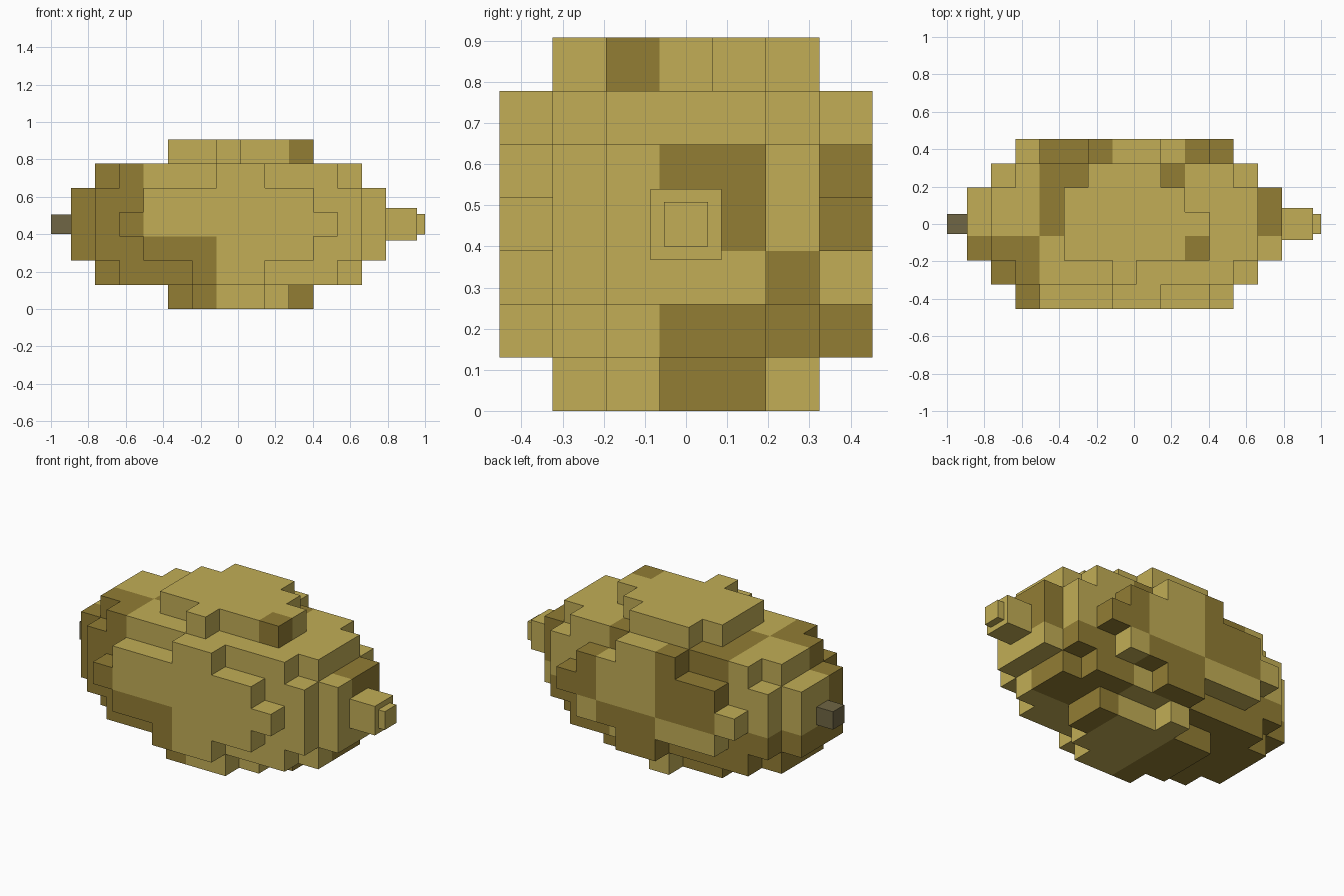
import bpy, bmesh
from mathutils import Vector

if "Cube" in bpy.data.objects:
    bpy.data.objects.remove(bpy.data.objects["Cube"])

C = 0.1296                                   # size of one block
ORIGIN = Vector((-0.893, -3.5 * C, 0))


def material(name, rgb):
    m = bpy.data.materials.new(name)
    m.diffuse_color = (*rgb, 1)
    m.use_nodes = True
    m.node_tree.nodes["Principled BSDF"].inputs["Base Color"].default_value = m.diffuse_color
    return m


YELLOW = material("lemon yellow", (0.539, 0.423, 0.093))
OCHRE = material("dark ochre", (0.287, 0.205, 0.034))
BROWN = material("stem grey brown", (0.162, 0.133, 0.058))

# First and last block along x for every row (front to back), middle layer upward
LAYERS = {
    3: [(2, 10), (1, 11), (0, 12), (0, 12), (0, 12), (1, 11), (2, 10)],
    4: [(3, 9), (1, 11), (0, 12), (0, 12), (0, 12), (1, 11), (3, 9)],
    5: [(6, 7), (2, 10), (1, 11), (1, 11), (1, 11), (2, 10), (5, 7)],
    6: [None, (6, 6), (4, 9), (4, 9), (4, 8), (5, 7), None],
}
# The lower half is the upper half turned half a turn about x
for k in (4, 5, 6):
    LAYERS[6 - k] = LAYERS[k][::-1]

cells = {(i, j, k) for k, rows in LAYERS.items()
         for j, run in enumerate(rows) if run
         for i in range(run[0], run[1] + 1)}

# Peel patches: groups of 3 x 3 x 3 blocks that are dark
DARK = {(0, 0, 0), (0, 1, 0), (1, 0, 0), (1, 1, 0), (3, 1, 0), (2, 2, 0),
        (0, 0, 1), (1, 1, 1), (2, 1, 1), (4, 1, 1), (1, 2, 1), (3, 2, 1),
        (3, 0, 2)}


def link(name, bm, mats):
    me = bpy.data.meshes.new(name)
    bm.to_mesh(me)
    bm.free()
    for m in mats:
        me.materials.append(m)
    ob = bpy.data.objects.new(name, me)
    bpy.context.collection.objects.link(ob)
    return ob


# Fruit body: only the outer faces of the blocks
bm = bmesh.new()
corners = {}


def corner(p):
    if p not in corners:
        corners[p] = bm.verts.new(ORIGIN + Vector(p) * C)
    return corners[p]


for cell in sorted(cells):
    dark = tuple(n // 3 for n in cell) in DARK
    for axis in range(3):
        for side in (0, 1):
            near = list(cell)
            near[axis] += 2 * side - 1
            if tuple(near) in cells:
                continue
            u, v = (axis + 1) % 3, (axis + 2) % 3
            quad = []
            for du, dv in ((0, 0), (1, 0), (1, 1), (0, 1)):
                p = list(cell)
                p[axis] += side
                p[u] += du
                p[v] += dv
                quad.append(corner(tuple(p)))
            face = bm.faces.new(quad if side else quad[::-1])
            face.material_index = int(dark)
link("fruit_body", bm, [YELLOW, OCHRE])


# Stem and nipple: boxes on the long axis
def box(name, x0, x1, half, mat):
    bm = bmesh.new()
    bmesh.ops.create_cube(bm, size=1)
    for v in bm.verts:
        v.co = ((x0 + x1) / 2 + v.co.x * (x1 - x0),
                v.co.y * 2 * half, 3.5 * C + v.co.z * 2 * half)
    return link(name, bm, [mat])


box("stem", -1.0, -0.893, 0.053, BROWN)
box("nipple_base", 0.79, 0.957, 0.086, YELLOW)
box("nipple_tip", 0.957, 1.0, 0.054, YELLOW)
